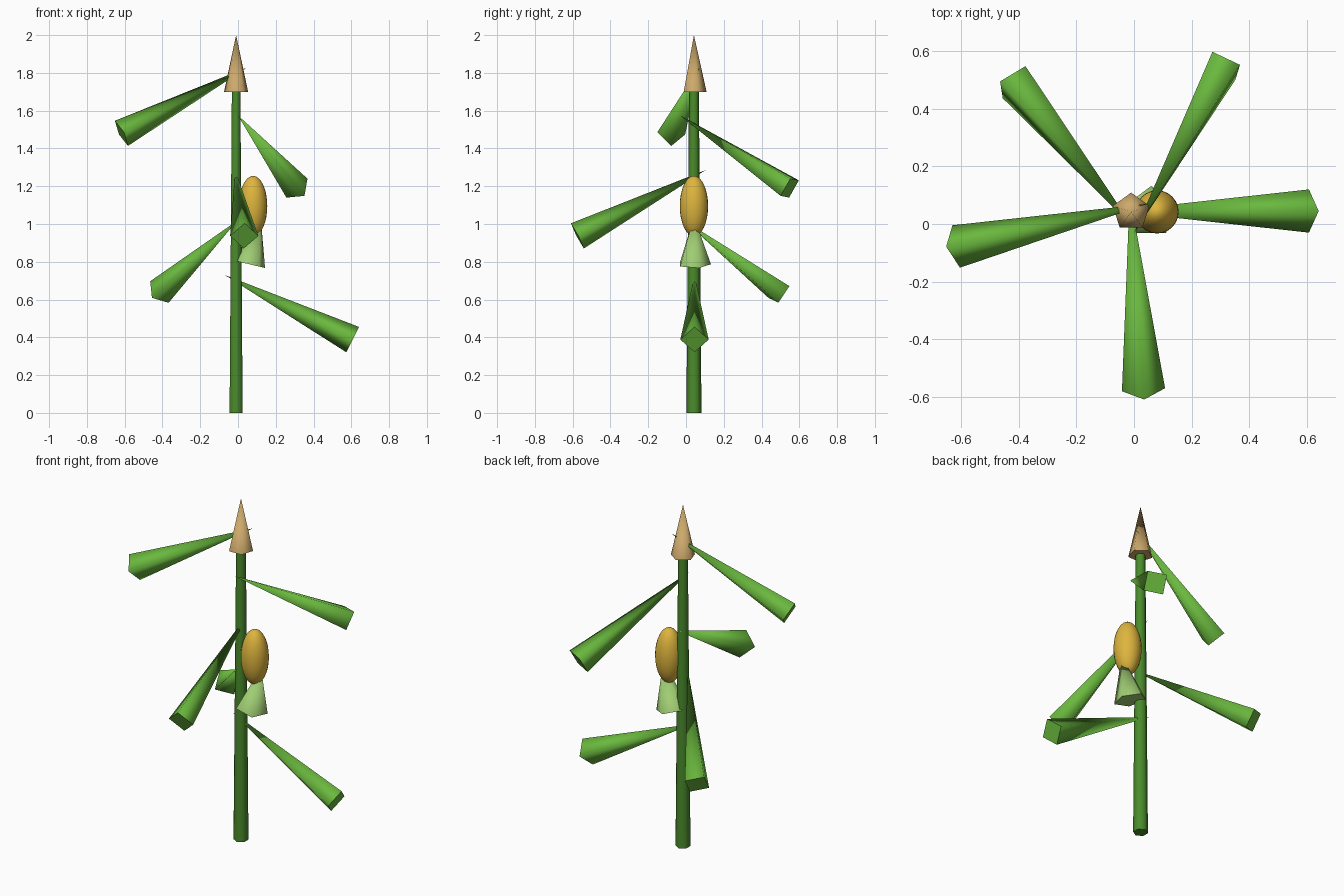
import bpy, bmesh, math
from mathutils import Vector

cube = bpy.data.objects.get("Cube")
if cube:
    bpy.data.objects.remove(cube, do_unlink=True)


def make_material(name, rgb):
    mat = bpy.data.materials.new(name)
    mat.use_nodes = True
    color = (*rgb, 1)
    mat.diffuse_color = color
    mat.node_tree.nodes["Principled BSDF"].inputs["Base Color"].default_value = color
    return mat


stalk_green = make_material("stalk green", (0.07, 0.26, 0.025))
leaf_green = make_material("leaf green", (0.144, 0.48, 0.048))
husk_green = make_material("husk green", (0.35, 0.61, 0.17))
cob_yellow = make_material("cob yellow", (0.73, 0.46, 0.048))
tassel_tan = make_material("tassel tan", (0.61, 0.40, 0.15))


def finish(bm, name, mat):
    bmesh.ops.recalc_face_normals(bm, faces=bm.faces)
    mesh = bpy.data.meshes.new(name)
    bm.to_mesh(mesh)
    bm.free()
    mesh.materials.append(mat)
    obj = bpy.data.objects.new(name, mesh)
    bpy.context.collection.objects.link(obj)
    return obj


def cone(name, base, tip, r_base, r_tip, sides, corner, mat):
    """Closed cone from base to tip; corner points towards its first side edge."""
    base, tip = Vector(base), Vector(tip)
    axis = (tip - base).normalized()
    u = Vector(corner)
    u = (u - axis * u.dot(axis)).normalized()
    v = axis.cross(u)
    bm = bmesh.new()

    def ring(center, r):
        angles = [math.tau * i / sides for i in range(sides)]
        return [bm.verts.new(center + r * (math.cos(a) * u + math.sin(a) * v)) for a in angles]

    low = ring(base, r_base)
    bm.faces.new(low)
    high = ring(tip, r_tip) if r_tip else [bm.verts.new(tip)]
    if r_tip:
        bm.faces.new(high)
    for i in range(sides):
        j = (i + 1) % sides
        top = [high[j], high[i]] if r_tip else high
        bm.faces.new([low[i], low[j]] + top).smooth = True
    # Crisp rims around the end caps
    for e in bm.edges:
        e.smooth = all(f.smooth for f in e.link_faces)
    return finish(bm, name, mat)


X, Y = -0.01, 0.042  # stalk position

# Stalk and tassel
cone("stalk", (X, Y, 0), (X, Y, 1.72), 0.04, 0.026, 6, (0, 1, 0), stalk_green)
cone("tassel", (X, Y, 1.70), (X, Y, 2.0), 0.067, 0, 5, (0, 1, 0), tassel_tan)

# Cob and husk
bm = bmesh.new()
bmesh.ops.create_uvsphere(bm, u_segments=24, v_segments=16, radius=1)
bmesh.ops.scale(bm, vec=(0.075, 0.075, 0.16), verts=bm.verts)
bmesh.ops.translate(bm, vec=(0.08, Y, 1.095), verts=bm.verts)
for f in bm.faces:
    f.smooth = True
finish(bm, "cob", cob_yellow)
cone("husk", (0.06, Y, 0.787), (0.12, Y, 1.04), 0.09, 0, 5, (0, 1, 0), husk_green)

# Leaves, bottom to top: outer end, point inside the stalk, corner direction
leaves = [
    ((0.607, 0.045, 0.388), (-0.07, 0.045, 0.73), (0, 0, 1)),
    ((-0.416, 0.492, 0.64), (-0.005, -0.008, 1.017), (-0.05, 0.006, 0.053)),
    ((0.033, -0.575, 0.937), (-0.015, 0.103, 1.285), (0, 0, 1)),
    ((0.312, 0.549, 1.19), (0, -0.032, 1.575), (0.061, 0.012, 0.045)),
    ((-0.617, -0.078, 1.48), (0.047, 0.07, 1.828), (-0.03, 0, 0.062)),
]
for i, (end, point, corner) in enumerate(leaves, 1):
    cone(f"leaf_{i}", end, point, 0.075, 0, 4, corner, leaf_green)
